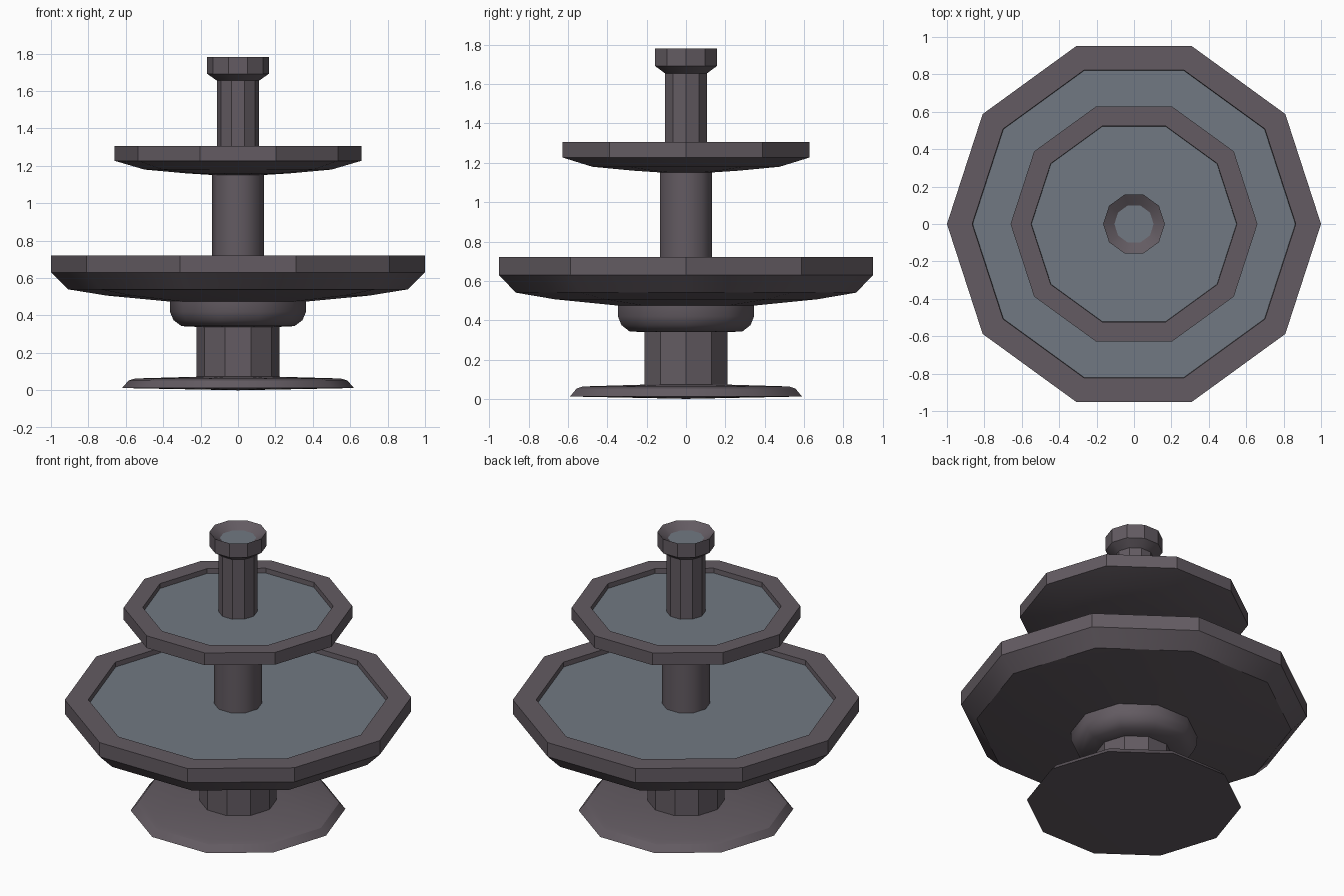
import bpy, bmesh, math

if "Cube" in bpy.data.objects:
    bpy.data.objects.remove(bpy.data.objects["Cube"])

SIDES = 10


def material(name, color):
    m = bpy.data.materials.new(name)
    m.diffuse_color = (*color, 1)
    m.use_nodes = True
    m.node_tree.nodes["Principled BSDF"].inputs["Base Color"].default_value = m.diffuse_color
    return m


STONE = material("stone", (0.125, 0.105, 0.122))
WATER = material("water", (0.165, 0.19, 0.225))


def lathe(name, profile, mat, angle=30):
    """Revolve (radius, z) points, listed bottom to top; radius 0 makes a pole."""
    bm = bmesh.new()
    rings = []
    for r, z in profile:
        if r == 0:
            rings.append([bm.verts.new((0, 0, z))] * SIDES)
        else:
            rings.append([bm.verts.new((r * math.cos(math.tau * i / SIDES),
                                        r * math.sin(math.tau * i / SIDES), z))
                          for i in range(SIDES)])
    for a, b in zip(rings, rings[1:]):
        for i in range(SIDES):
            j = (i + 1) % SIDES
            bm.faces.new(list(dict.fromkeys((a[i], a[j], b[j], b[i]))))
    mesh = bpy.data.meshes.new(name)
    bm.to_mesh(mesh)
    bm.free()
    mesh.materials.append(mat)
    ob = bpy.data.objects.new(name, mesh)
    bpy.context.collection.objects.link(ob)
    bpy.ops.object.select_all(action='DESELECT')
    ob.select_set(True)
    bpy.context.view_layer.objects.active = ob
    bpy.ops.object.shade_smooth_by_angle(angle=math.radians(angle))
    return ob


# Foot and pedestal
lathe("foot", [(0, 0), (0.62, 0.012), (0.585, 0.052), (0.55, 0.063), (0.2, 0.073)], STONE)
lathe("pedestal", [(0.222, 0.065), (0.222, 0.345)], STONE)
lathe("bowl_collar", [(0.2, 0.338), (0.302, 0.343), (0.345, 0.375),
                      (0.364, 0.42), (0.364, 0.48)], STONE, 40)

# Lower bowl
lathe("lower_bowl", [(0.34, 0.472), (0.70, 0.506), (0.91, 0.54), (1.0, 0.63),
                     (1.0, 0.72), (0.865, 0.72), (0.862, 0.685)], STONE)
lathe("lower_water", [(0.863, 0.69), (0, 0.69)], WATER)

# Middle column and upper bowl
lathe("middle_column", [(0.138, 0.685), (0.138, 1.155)], STONE, 40)
lathe("upper_bowl", [(0.12, 1.15), (0.28, 1.16), (0.50, 1.18), (0.66, 1.227),
                     (0.66, 1.305), (0.55, 1.305), (0.548, 1.27)], STONE)
lathe("upper_water", [(0.549, 1.275), (0, 1.275)], WATER)

# Top column with flared spout cup
lathe("spout", [(0.112, 1.27), (0.112, 1.655), (0.165, 1.692),
                (0.165, 1.782), (0.1, 1.74)], STONE)
lathe("spout_water", [(0.105, 1.744), (0, 1.744)], WATER)
